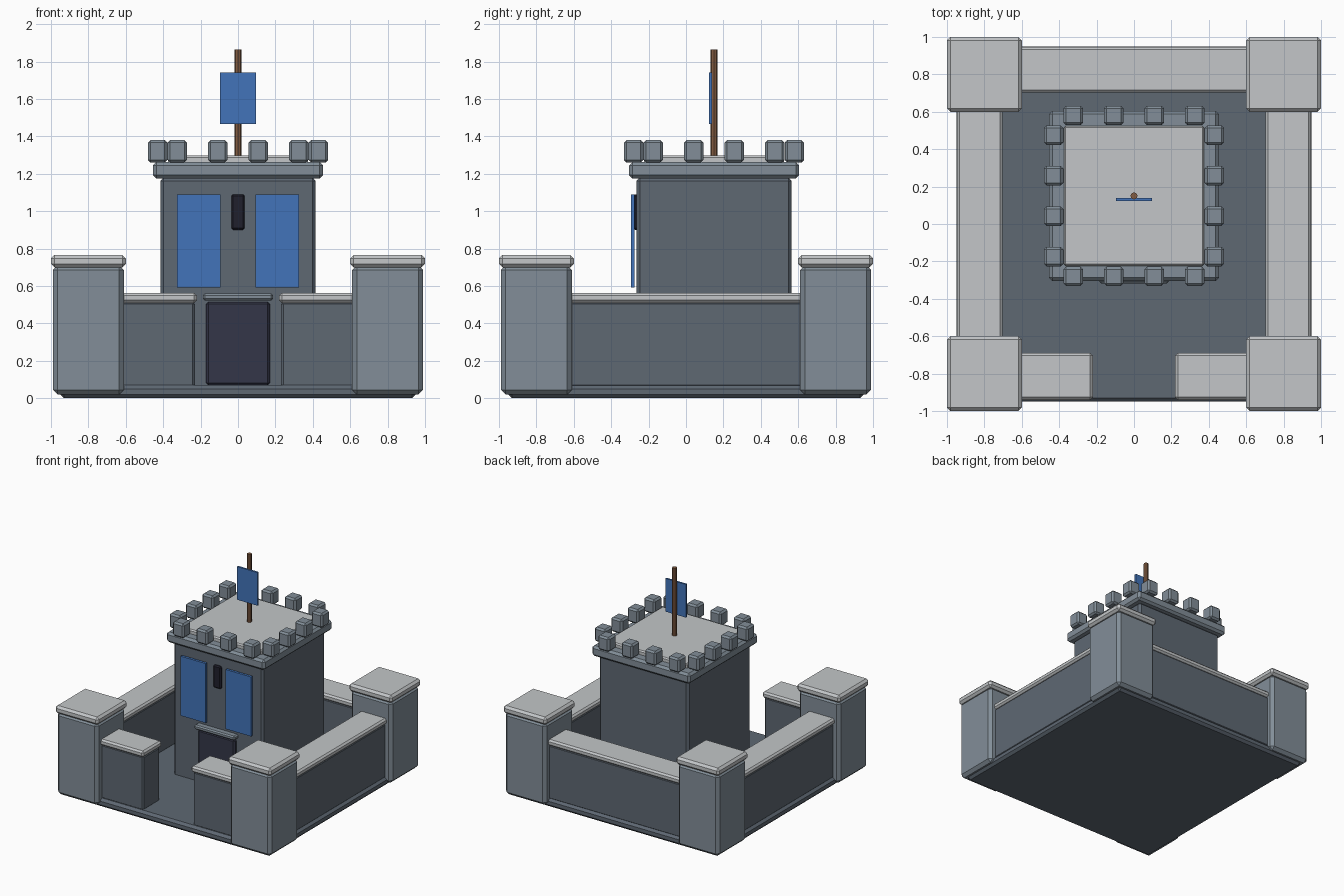
import bpy

old = bpy.data.objects.get("Cube")
if old:
    bpy.data.objects.remove(old, do_unlink=True)


def material(name, r, g, b):
    m = bpy.data.materials.new(name)
    m.use_nodes = True
    m.diffuse_color = (r, g, b, 1)
    m.node_tree.nodes["Principled BSDF"].inputs["Base Color"].default_value = (r, g, b, 1)
    return m


LIGHT = material("pale stone", .546, .565, .578)
MID = material("grey stone", .223, .27, .314)
DARK = material("dark stone", .112, .138, .171)
BLUE = material("blue cloth", .054, .174, .491)
DOOR = material("dark door", .034, .037, .065)
SLIT = material("window black", .014, .014, .025)
WOOD = material("brown wood", .223, .107, .054)


def box(name, x, y, z, mat, bevel=0.0):
    """Chamfered box from (low, high) ranges on each axis."""
    ranges = (x, y, z)
    bpy.ops.mesh.primitive_cube_add(size=1, location=[(a + b) / 2 for a, b in ranges])
    ob = bpy.context.object
    ob.name = name
    ob.scale = [b - a for a, b in ranges]
    bpy.ops.object.transform_apply(location=False, rotation=False, scale=True)
    ob.data.materials.append(mat)
    if bevel:
        mod = ob.modifiers.new("chamfer", 'BEVEL')
        mod.width = bevel
        mod.segments = 1
    return ob


def around(c, half):
    return (c - half, c + half)


# Ground slab
box("base", around(0, .95), around(0, .95), (0, .07), DARK, .02)

# Corner towers with pale caps
for sx, side in ((-1, "right"), (1, "left")):
    for sy, end in ((-1, "front"), (1, "back")):
        x, y = .8 * sx, .8 * sy
        box(f"{end}_{side}_tower", around(x, .19), around(y, .19), (.02, .71), MID, .025)
        box(f"{end}_{side}_tower_cap", around(x, .2), around(y, .2), (.7, .765), LIGHT, .018)

# Curtain walls: two sides, the back, and two front pieces flanking the gate
WALL, COPING = (.06, .515), (.51, .562)
for s, side in ((-1, "right"), (1, "left")):
    box(f"{side}_wall", around(.825 * s, .11), around(0, .65), WALL, DARK, .012)
    box(f"{side}_wall_coping", around(.825 * s, .122), around(0, .64), COPING, LIGHT, .014)
    box(f"front_{side}_wall", around(.44 * s, .21), around(-.815, .11), WALL, DARK, .012)
    box(f"front_{side}_wall_coping", around(.43 * s, .21), around(-.815, .125), COPING, LIGHT, .014)
box("back_wall", around(0, .65), around(.825, .11), WALL, DARK, .012)
box("back_wall_coping", around(0, .64), around(.825, .122), COPING, LIGHT, .014)

# Central keep, collar and roof
CY = .15
box("keep", around(0, .415), around(CY, .415), (.05, 1.18), DARK, .018)
box("keep_collar", around(0, .455), around(CY, .455), (1.175, 1.262), MID, .018)
box("keep_roof", around(0, .375), around(CY, .375), (1.24, 1.297), LIGHT, .01)

# Battlements, four along each edge
for i in range(4):
    t = -.325 + i * .65 / 3
    for s in (-1, 1):
        for x, y, edge in ((t, .43 * s, "y"), (.43 * s, t, "x")):
            box(f"merlon_{edge}", around(x, .052), around(CY + y, .052),
                (1.26, 1.38), MID, .014)

# Door, lintel, arrow slit and banners on the front of the keep
box("door", around(0, .17), (-.29, -.24), (.07, .515), DOOR, .012)
box("door_lintel", around(0, .187), (-.317, -.25), (.523, .56), MID, .01)
box("arrow_slit", around(0, .036), (-.282, -.25), (.9, 1.09), SLIT, .01)
for s, side in ((-1, "right"), (1, "left")):
    box(f"{side}_banner", around(.21 * s, .117), (-.295, -.275), (.592, 1.09), BLUE)

# Flagpole and flag
bpy.ops.mesh.primitive_cylinder_add(vertices=8, radius=.019, depth=.58, location=(0, CY, 1.575))
pole = bpy.context.object
pole.name = "flagpole"
pole.data.materials.append(WOOD)
bpy.ops.object.shade_smooth_by_angle()
box("flag", around(0, .095), (.122, .138), (1.465, 1.742), BLUE)
